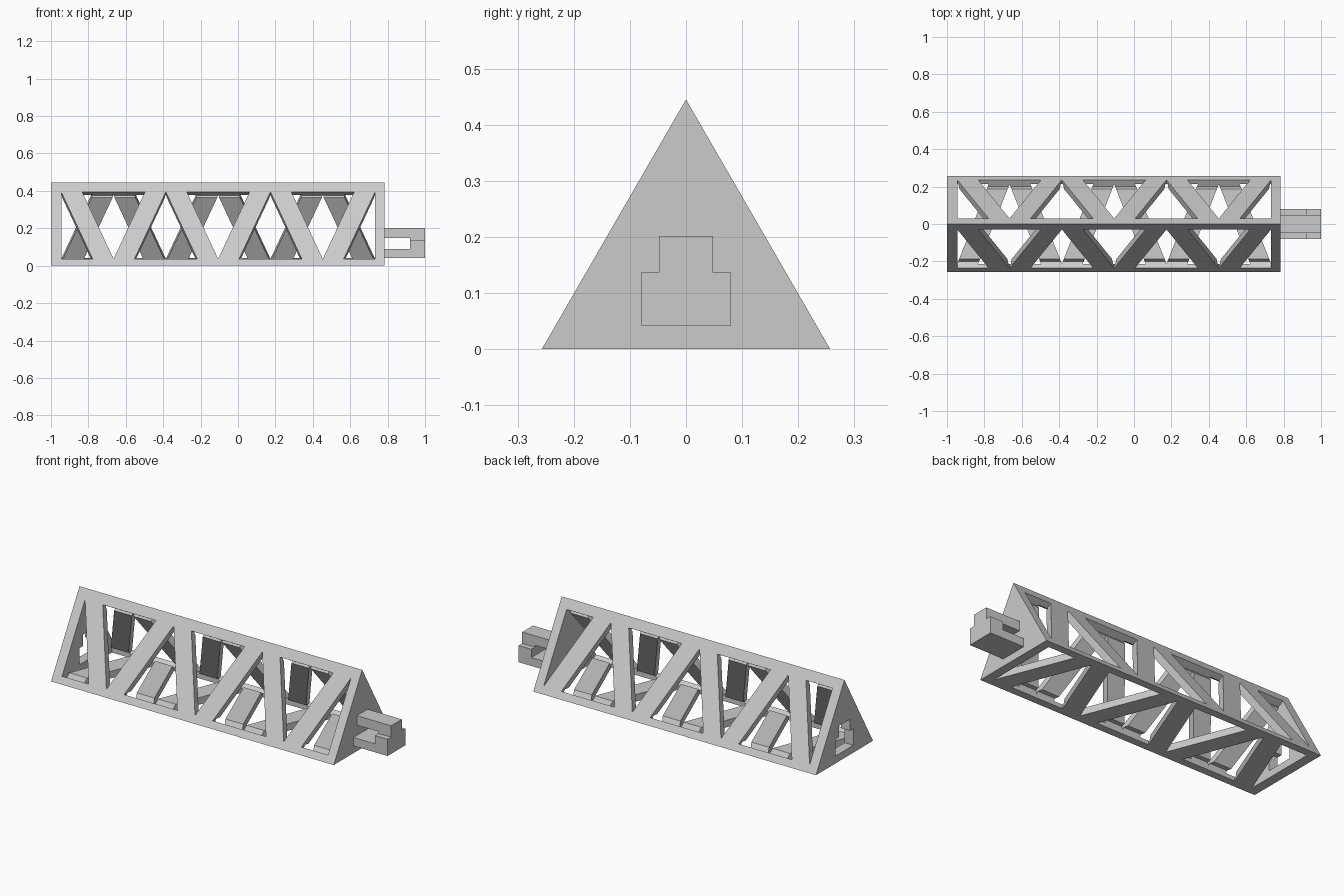
import bpy, bmesh
from mathutils import Vector

if "Cube" in bpy.data.objects:
    bpy.data.objects.remove(bpy.data.objects["Cube"], do_unlink=True)

# One plain grey for the whole part
grey = bpy.data.materials.new("plain grey")
grey.use_nodes = True
grey.diffuse_color = (0.6, 0.6, 0.6, 1)
grey.node_tree.nodes["Principled BSDF"].inputs["Base Color"].default_value = (0.6, 0.6, 0.6, 1)

X0, X1, X_END = -1.0, 0.784, 1.0     # frame ends, plug tip
IN0, IN1 = -0.945, 0.733             # inner faces of the end plates
HALF, TOP = 0.257, 0.445             # cross-section half width and height
WALL = 0.04
STEP, HALF_BASE = (IN1 - IN0) / 6, 0.168


def prisms(name, items):
    """One object from (outline points, extrusion vector) pairs."""
    bm = bmesh.new()
    for points, push in items:
        face = bm.faces.new([bm.verts.new(p) for p in points])
        out = bmesh.ops.extrude_face_region(bm, geom=[face], use_keep_orig=True)
        moved = [g for g in out["geom"] if isinstance(g, bmesh.types.BMVert)]
        bmesh.ops.translate(bm, verts=moved, vec=push)
    bmesh.ops.recalc_face_normals(bm, faces=bm.faces)
    mesh = bpy.data.meshes.new(name)
    bm.to_mesh(mesh)
    bm.free()
    mesh.materials.append(grey)
    obj = bpy.data.objects.new(name, mesh)
    bpy.context.collection.objects.link(obj)
    return obj


def along_x(name, profile, x0, x1):
    return prisms(name, [([Vector((x0, y, z)) for y, z in profile], Vector((x1 - x0, 0, 0)))])


def cut(target, cutter):
    mod = target.modifiers.new("cut", "BOOLEAN")
    mod.operation, mod.solver, mod.object = "DIFFERENCE", "EXACT", cutter
    bpy.context.view_layer.update()
    graph = bpy.context.evaluated_depsgraph_get()
    mesh = bpy.data.meshes.new_from_object(target.evaluated_get(graph))
    target.modifiers.clear()
    target.data = mesh
    bpy.data.objects.remove(cutter, do_unlink=True)


def openings(name, start, end, low, high, apex_first):
    """Alternating triangular windows for the panel between two long edges."""
    a, b = Vector((0, *start)), Vector((0, *end))
    along = (b - a).normalized()
    inward = Vector((0, 0, TOP / 3)) - a
    inward = (inward - along * inward.dot(along)).normalized()
    s_low, s_high = low, (b - a).length - high
    items = []
    for k in range(7):
        x = IN0 + STEP * k
        apex_low = (k % 2 == 1) == apex_first
        tip, base = (s_low, s_high) if apex_low else (s_high, s_low)
        corners = [(x, tip)]
        corners += [(max(x - HALF_BASE, IN0), base), (min(x + HALF_BASE, IN1), base)]
        outline = [a + along * s - inward * 0.02 + Vector((px, 0, 0)) for px, s in corners]
        items.append((outline, inward * (0.021 + WALL)))
    return prisms(name, items)


# Hollow three-sided frame with closed ends
left, right, ridge = (-HALF, 0), (HALF, 0), (0, TOP)
frame = along_x("truss_frame", [left, right, ridge], X0, X1)
inset = HALF - WALL * 3 ** 0.5
cavity = [(-inset, WALL), (inset, WALL), (0, TOP - 2 * WALL)]
cut(frame, along_x("cavity_cutter", cavity, IN0, IN1))

# Diagonal bracing on the front, back and bottom panels
cut(frame, openings("front_cutter", left, ridge, 0.042, 0.058, True))
cut(frame, openings("back_cutter", right, ridge, 0.042, 0.058, False))
cut(frame, openings("bottom_cutter", left, right, 0.044, 0.044, False))

# Stepped socket through the far end plate
tee = [(-0.08, 0.042), (0.08, 0.042), (0.08, 0.137), (0.048, 0.137),
       (0.048, 0.202), (-0.048, 0.202), (-0.048, 0.137), (-0.08, 0.137)]
cut(frame, along_x("socket_cutter", tee, X0 - 0.05, IN0 + 0.01))

# Matching plug with a slot across it
plug = along_x("connector_plug", tee, X1, X_END)
slot = [(-0.2, 0.09), (0.2, 0.09), (0.2, 0.148), (-0.2, 0.148)]
cut(plug, along_x("slot_cutter", slot, X1 - 0.05, 0.92))
